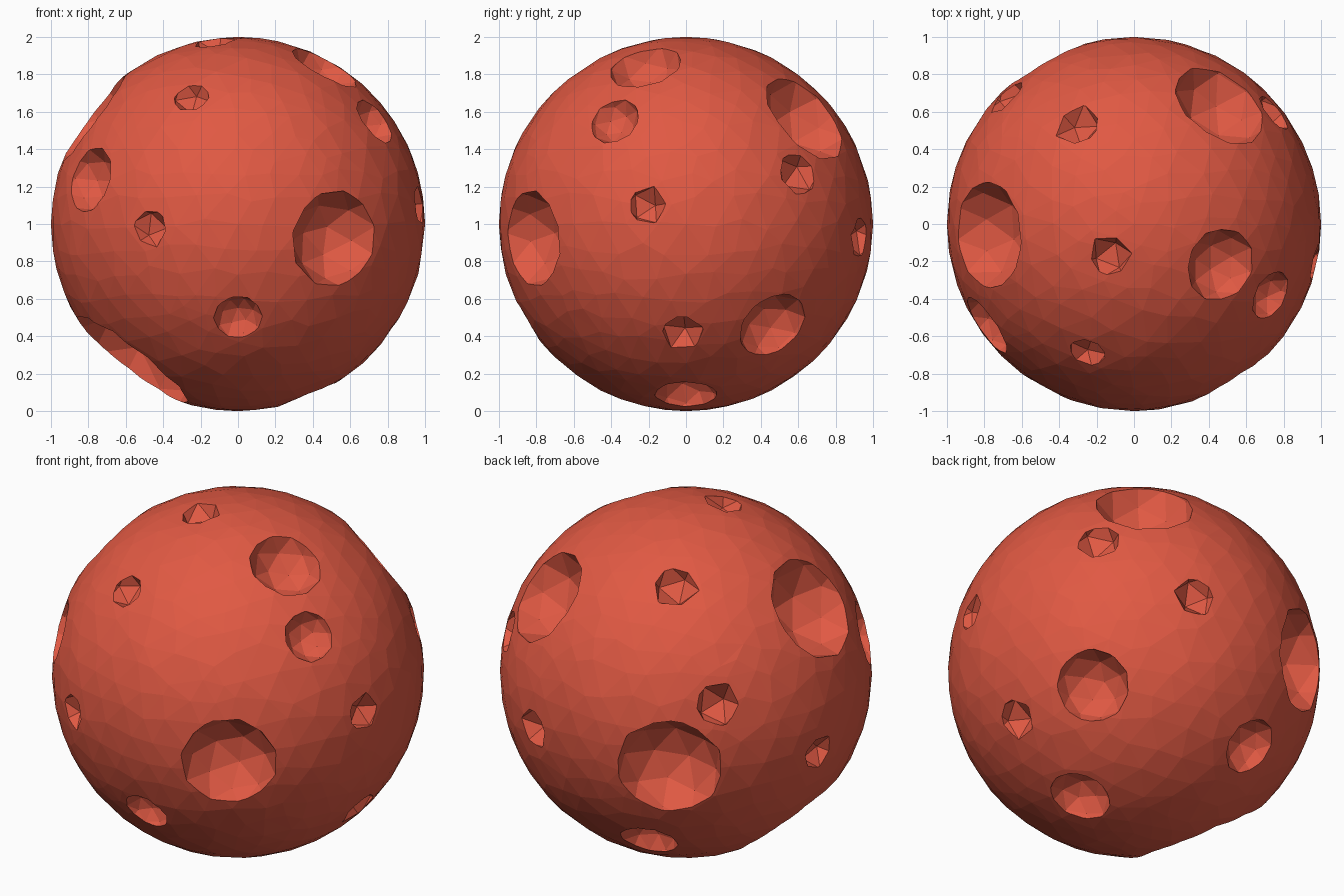
import bpy, bmesh, random
from mathutils import Vector, Matrix, Euler

random.seed(4)
cube = bpy.data.objects.get("Cube")
if cube:
    bpy.data.objects.remove(cube, do_unlink=True)

CENTRE = Vector((0, 0, 1))

# Craters: direction from the planet's centre, and rim radius
CRATERS = [
    ((-.25, -.69, .68), .10), ((-.47, -.88, -.02), .10), ((0, -.86, -.50), .13),
    ((.52, -.83, -.08), .26), ((-.80, -.55, .24), .18), ((-.80, -.06, .58), .29),
    ((-.60, -.14, -.77), .38), ((.47, -.22, .85), .20), ((.73, -.38, .55), .14),
    ((.97, -.21, .10), .10), ((-.13, -.17, .97), .11), ((-.30, .53, .79), .12),
    ((.47, .65, .58), .27), ((.75, .60, .27), .12), ((-.68, .68, .25), .12),
    ((.35, .93, -.07), .11), ((-.49, .86, -.12), .29), ((-.97, .15, -.16), .10),
    ((-.24, .69, -.68), .16), ((.38, 0, -.92), .17), ((.81, -.02, -.58), .11),
    ((.69, .47, -.55), .20),
]


def make_object(name, bm):
    mesh = bpy.data.meshes.new(name)
    bm.to_mesh(mesh)
    bm.free()
    obj = bpy.data.objects.new(name, mesh)
    bpy.context.collection.objects.link(obj)
    return obj


# Planet: faceted ball with slightly uneven triangles
bm = bmesh.new()
bmesh.ops.create_icosphere(bm, subdivisions=4, radius=1)
for v in bm.verts:
    if max(abs(c) for c in v.co) < 0.99:
        shift = Vector([random.uniform(-.035, .035) for _ in range(3)])
        v.co = (v.co + shift).normalized()
bmesh.ops.translate(bm, verts=bm.verts, vec=CENTRE)
planet = make_object("cratered_planet", bm)

# Bowl cutters: coarse balls sitting a little above the surface
bm = bmesh.new()
for direction, rim in CRATERS:
    axis = Vector(direction).normalized()
    surface = (1 - rim * rim) ** 0.5
    spin = Euler([random.uniform(0, 6) for _ in range(3)]).to_matrix().to_4x4()
    place = Matrix.Translation(CENTRE + axis * (surface + rim * .3))
    bmesh.ops.create_icosphere(bm, subdivisions=2 if rim > .12 else 1,
                               radius=rim * (1.06 if rim > .12 else 1.15),
                               matrix=place @ spin)
cutter = make_object("crater_cutter", bm)
cutter.hide_render = True

# Carve the bowls, then discard the cutter
carve = planet.modifiers.new("carve_craters", 'BOOLEAN')
carve.operation = 'DIFFERENCE'
carve.solver = 'EXACT'
carve.use_self = True
carve.object = cutter
bpy.context.view_layer.objects.active = planet
planet.select_set(True)
bpy.ops.object.modifier_apply(modifier=carve.name)
bpy.data.objects.remove(cutter, do_unlink=True)

# Rusty red ground
RED = (0.75, 0.10, 0.056, 1)
mat = bpy.data.materials.new("rust_red")
mat.use_nodes = True
mat.diffuse_color = RED
shader = mat.node_tree.nodes["Principled BSDF"]
shader.inputs["Base Color"].default_value = RED
shader.inputs["Roughness"].default_value = 0.9
planet.data.materials.clear()
planet.data.materials.append(mat)
for face in planet.data.polygons:
    face.material_index = 0
    face.use_smooth = False
